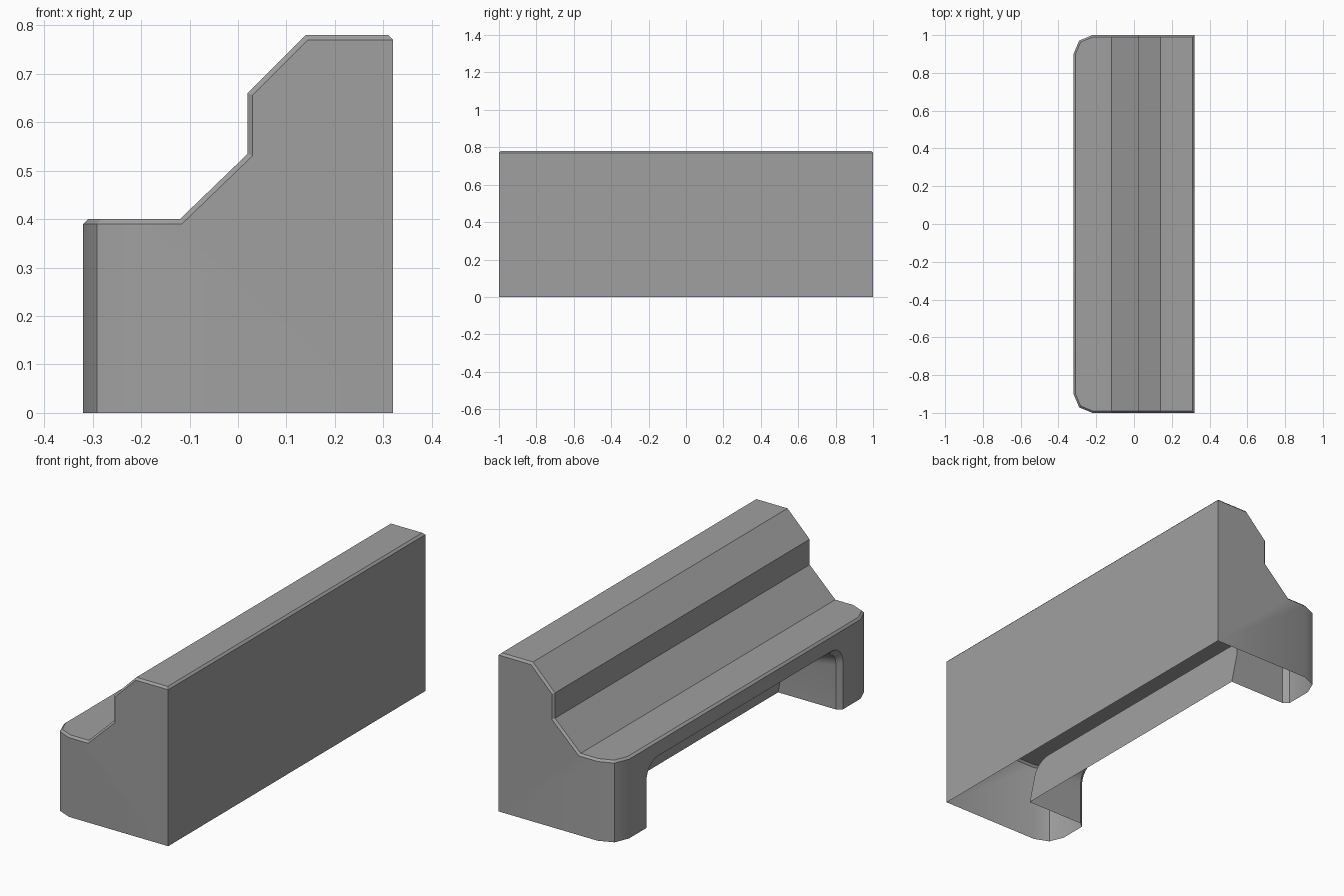
import bpy, bmesh, math
from mathutils import Vector

cube = bpy.data.objects.get("Cube")
if cube:
    bpy.data.objects.remove(cube, do_unlink=True)

# Single plain colour
grey = bpy.data.materials.new("plain grey")
grey.use_nodes = True
colour = (0.35, 0.35, 0.35, 1)
grey.diffuse_color = colour
grey.node_tree.nodes["Principled BSDF"].inputs["Base Color"].default_value = colour

FRONT, BACK, HALF = -0.32, 0.32, 1.0
STEP_X = 0.02


def arch(half_width, height, radius, place):
    """Arch outline in y and z; place(z) gives the x of each point."""
    pts = [(-half_width, 0)]
    for side in (-1, 1):
        for i in range(7):
            a = math.radians(15 * i)
            if side > 0:
                a = math.pi / 2 - a
            pts.append((side * (half_width - radius + radius * math.cos(a)),
                        height - radius + radius * math.sin(a)))
    pts.append((half_width, 0))
    return [bm.verts.new((place(z), y, z)) for y, z in pts]


# Stepped profile pulled along the length
profile = [(FRONT, 0), (FRONT, 0.4), (-0.12, 0.4), (STEP_X, 0.535),
           (STEP_X, 0.66), (0.14, 0.78), (BACK, 0.78), (BACK, 0)]
bm = bmesh.new()
end = bm.faces.new([bm.verts.new((x, -HALF, z)) for x, z in profile])
pulled = bmesh.ops.extrude_face_region(bm, geom=[end], use_keep_orig=True)
bmesh.ops.translate(bm, vec=(0, 2 * HALF, 0),
                    verts=[g for g in pulled["geom"] if isinstance(g, bmesh.types.BMVert)])
bmesh.ops.recalc_face_normals(bm, faces=bm.faces)

# Rounded upright corners on the low side
corners = [e for e in bm.edges if all(abs(v.co.x - FRONT) < 1e-4 for v in e.verts)
           and abs(e.verts[0].co.y - e.verts[1].co.y) < 1e-4]
bmesh.ops.bevel(bm, geom=corners, offset=0.1, segments=2, profile=0.5,
                affect='EDGES', clamp_overlap=False)
bm.normal_update()


# Fine chamfer where the stepped top meets the outer walls
def is_top(f):
    on_step = abs(f.normal.x) > 0.9 and abs(f.calc_center_median().x - STEP_X) < 0.05
    return f.normal.z > 0.1 or on_step


rim = [e for e in bm.edges if len(e.link_faces) == 2
       and is_top(e.link_faces[0]) != is_top(e.link_faces[1])
       and all(f.normal.z > -0.5 for f in e.link_faces)]
bmesh.ops.bevel(bm, geom=rim, offset=0.01, segments=1, affect='EDGES', clamp_overlap=False)
bm.normal_update()

# Open underside, and the low wall rebuilt around an arched opening
bmesh.ops.delete(bm, geom=[f for f in bm.faces if f.normal.z < -0.9], context='FACES_ONLY')
wall = max((f for f in bm.faces if f.normal.x < -0.99
            and f.calc_center_median().x < FRONT + 0.01), key=lambda f: f.calc_area())
left = sorted((v for v in wall.verts if v.co.y < 0), key=lambda v: v.co.z)
right = sorted((v for v in wall.verts if v.co.y > 0), key=lambda v: -v.co.z)
bmesh.ops.delete(bm, geom=[wall], context='FACES_ONLY')

mouth = arch(0.765, 0.32, 0.09, lambda z: FRONT)
throat = arch(0.745, 0.30, 0.08, lambda z: FRONT + 0.025)
rear = arch(0.745, 0.24, 0.08, lambda z: STEP_X - 0.2 * z)
bm.faces.new(left + right + mouth[::-1])

# Recess walls and leaning back panel
for a, b in ((mouth, throat), (throat, rear)):
    for i in range(len(a) - 1):
        bm.faces.new((a[i], a[i + 1], b[i + 1], b[i]))
bm.faces.new(rear)

# Outward facing normals
bmesh.ops.recalc_face_normals(bm, faces=bm.faces)
bm.normal_update()
back_wall = max(bm.faces, key=lambda f: f.calc_center_median().x * f.calc_area())
if back_wall.normal.x < 0:
    bmesh.ops.reverse_faces(bm, faces=bm.faces)

mesh = bpy.data.meshes.new("stepped_shell")
bm.to_mesh(mesh)
bm.free()
mesh.materials.append(grey)
shell = bpy.data.objects.new("stepped_shell", mesh)
bpy.context.collection.objects.link(shell)

# Smooth only the gentle corners
bpy.ops.object.select_all(action='DESELECT')
shell.select_set(True)
bpy.context.view_layer.objects.active = shell
bpy.ops.object.shade_smooth_by_angle(angle=math.radians(30))
